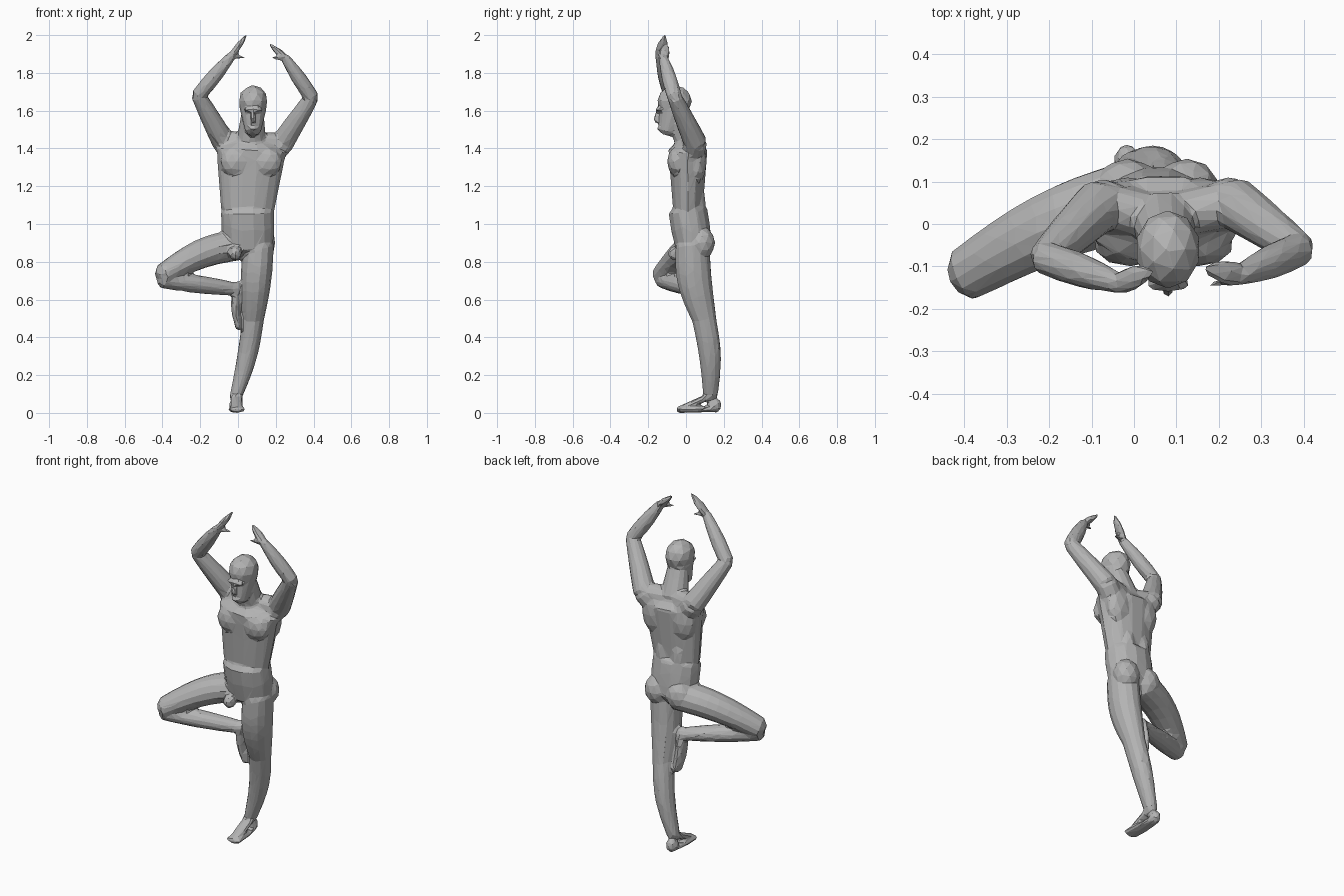
import bpy, bmesh, math
from mathutils import Vector, Matrix

default_cube = bpy.data.objects.get("Cube")
if default_cube:
    bpy.data.objects.remove(default_cube, do_unlink=True)

SIDES = 14
STEPS = 8
ACROSS, DEEP, UP = Vector((1, 0, 0)), Vector((0, 1, 0)), Vector((0, 0, 1))
bm = bmesh.new()


def limb(start, end, start_radius, end_radius, wide=ACROSS, flat=1, swell=0, bow=None):
    """Tapered, round-ended limb; swell thickens and bow bends its middle."""
    start, end = Vector(start), Vector(end)
    bow = Vector(bow) if bow else Vector()
    axis = (end - start).normalized()
    side = (wide - axis * wide.dot(axis)).normalized()
    across = axis.cross(side) * flat
    cap = axis * min(flat, 1) / 2

    def ring(center, radius):
        angles = [math.tau * k / SIDES for k in range(SIDES)]
        return [bm.verts.new(center + (side * math.cos(a) + across * math.sin(a)) * radius)
                for a in angles]

    rings = [ring(start - cap * start_radius, start_radius / 2)]
    for step in range(STEPS + 1):
        t = step / STEPS
        middle = math.sin(math.pi * t)
        radius = start_radius + (end_radius - start_radius) * t + swell * middle
        rings.append(ring(start.lerp(end, t) + bow * middle, radius))
    rings.append(ring(end + cap * end_radius, end_radius / 2))

    for low, high in zip(rings, rings[1:]):
        for k in range(SIDES):
            n = (k + 1) % SIDES
            bm.faces.new((low[k], low[n], high[n], high[k]))
    bm.faces.new(rings[0][::-1])
    bm.faces.new(rings[-1])


def muscle(center, size):
    """Ellipsoid mass."""
    matrix = Matrix.Translation(center) @ Matrix.Diagonal(size).to_4x4()
    bmesh.ops.create_icosphere(bm, subdivisions=2, radius=1, matrix=matrix)


# Trunk
pelvis = Vector((.055, .04, .88))
waist = Vector((.05, .01, 1.07))
chest = Vector((.07, .01, 1.39))
limb(pelvis, waist, start_radius=.13, end_radius=.14, flat=.75, swell=.005)
limb(waist, chest, start_radius=.14, end_radius=.185, flat=.57)

# Chest, back and buttock masses on both sides of the spine
for mirror in (-1, 1):
    muscle(chest + Vector((mirror * .08, -.06, -.06)), size=(.085, .05, .08))
    muscle(chest + Vector((mirror * .085, .05, -.06)), size=(.085, .05, .12))
    muscle(waist + Vector((mirror * .05, .045, .03)), size=(.045, .05, .13))
    muscle(pelvis + Vector((mirror * .07, .045, .02)), size=(.075, .07, .085))
muscle(pelvis + Vector((-.07, -.095, -.035)), size=(.035, .04, .04))

# Neck, skull, jaw and face
skull = Vector((.08, -.06, 1.65))
chin = Vector((.08, -.1, 1.49))
limb(chest + UP * .04, skull, start_radius=.08, end_radius=.05, flat=.9)
muscle(skull, size=(.078, .093, .086))
limb(skull - UP * .03, chin, start_radius=.073, end_radius=.042, flat=1.1)
muscle(skull + Vector((0, -.092, -.09)), size=(.014, .02, .032))
muscle(skull + Vector((0, -.08, -.045)), size=(.055, .022, .014))
muscle(chin + Vector((0, -.036, .015)), size=(.026, .02, .014))

# Arm joints: shoulder, elbow, wrist, fingertip, thumb tip
right_arm = (Vector((-.08, .045, 1.44)), Vector((-.21, -.08, 1.68)),
             Vector((-.035, -.14, 1.89)), Vector((.044, -.11, 2)),
             Vector((.033, -.115, 1.88)))
left_arm = (Vector((.235, .05, 1.43)), Vector((.39, -.06, 1.67)),
            Vector((.25, -.12, 1.88)), Vector((.165, -.105, 1.955)),
            Vector((.18, -.145, 1.88)))

# Raised arms and hands
for shoulder, elbow, wrist, fingertip, thumb_tip in (right_arm, left_arm):
    limb(chest.lerp(shoulder, .6) - UP * .06, shoulder, start_radius=.06, end_radius=.062)
    limb(chest + UP * .04, shoulder, start_radius=.055, end_radius=.055, wide=DEEP)
    limb(shoulder, elbow, start_radius=.062, end_radius=.039, wide=DEEP, swell=.002)
    limb(elbow, wrist, start_radius=.039, end_radius=.024, wide=DEEP, swell=.008)
    limb(wrist, fingertip, start_radius=.026, end_radius=.007, wide=DEEP, flat=.6, swell=.012)
    limb(wrist, thumb_tip, start_radius=.017, end_radius=.007, wide=DEEP)

# Standing leg
hip = Vector((.11, .035, .9))
knee = Vector((.08, .095, .5))
ankle = Vector((-.01, .13, .09))
limb(hip, knee, start_radius=.08, end_radius=.058, flat=1.15, swell=.012, bow=DEEP * -.02)
limb(knee, ankle, start_radius=.058, end_radius=.034, flat=1.12, swell=.006,
     bow=(.012, .015, 0))

# Standing foot: heel, sole and instep
heel = Vector((-.015, .15, .04))
toe = Vector((-.005, -.04, .018))
muscle(heel, size=(.033, .04, .04))
limb(heel - UP * .02, toe, start_radius=.03, end_radius=.042, flat=.42, swell=.006)
limb(ankle, toe, start_radius=.036, end_radius=.03, flat=.5)

# Folded leg
raised_hip = Vector((0, .06, .89))
raised_knee = Vector((-.4, -.12, .73))
raised_ankle = Vector((-.01, .045, .655))
limb(raised_hip, raised_knee, start_radius=.085, end_radius=.058, wide=UP, flat=1.1,
     swell=.006, bow=(0, .02, .03))
limb(raised_knee - UP * .025, raised_ankle, start_radius=.045, end_radius=.034, wide=UP,
     flat=1.1, swell=.008)

# Folded foot, pressed against the standing thigh
raised_toe = Vector((.003, .08, .45))
muscle(raised_ankle, size=(.033, .042, .042))
limb(raised_ankle, raised_toe, start_radius=.042, end_radius=.036, wide=DEEP, flat=.5,
     swell=.006, bow=ACROSS * -.01)

bmesh.ops.recalc_face_normals(bm, faces=bm.faces)
mesh = bpy.data.meshes.new("body")
bm.to_mesh(mesh)
bm.free()
body = bpy.data.objects.new("body", mesh)
bpy.context.collection.objects.link(body)

# Fuse the parts into one skin, then reduce it to flat facets
skin = body.modifiers.new("fuse", 'REMESH')
skin.mode = 'VOXEL'
skin.voxel_size = .009
soften = body.modifiers.new("soften", 'SMOOTH')
soften.iterations = 3
facets = body.modifiers.new("facets", 'DECIMATE')
facets.ratio = .042

# Single grey clay colour
clay = bpy.data.materials.new("grey_clay")
clay.use_nodes = True
grey = (.45, .45, .45, 1)
clay.diffuse_color = grey
clay.node_tree.nodes["Principled BSDF"].inputs["Base Color"].default_value = grey
mesh.materials.append(clay)
